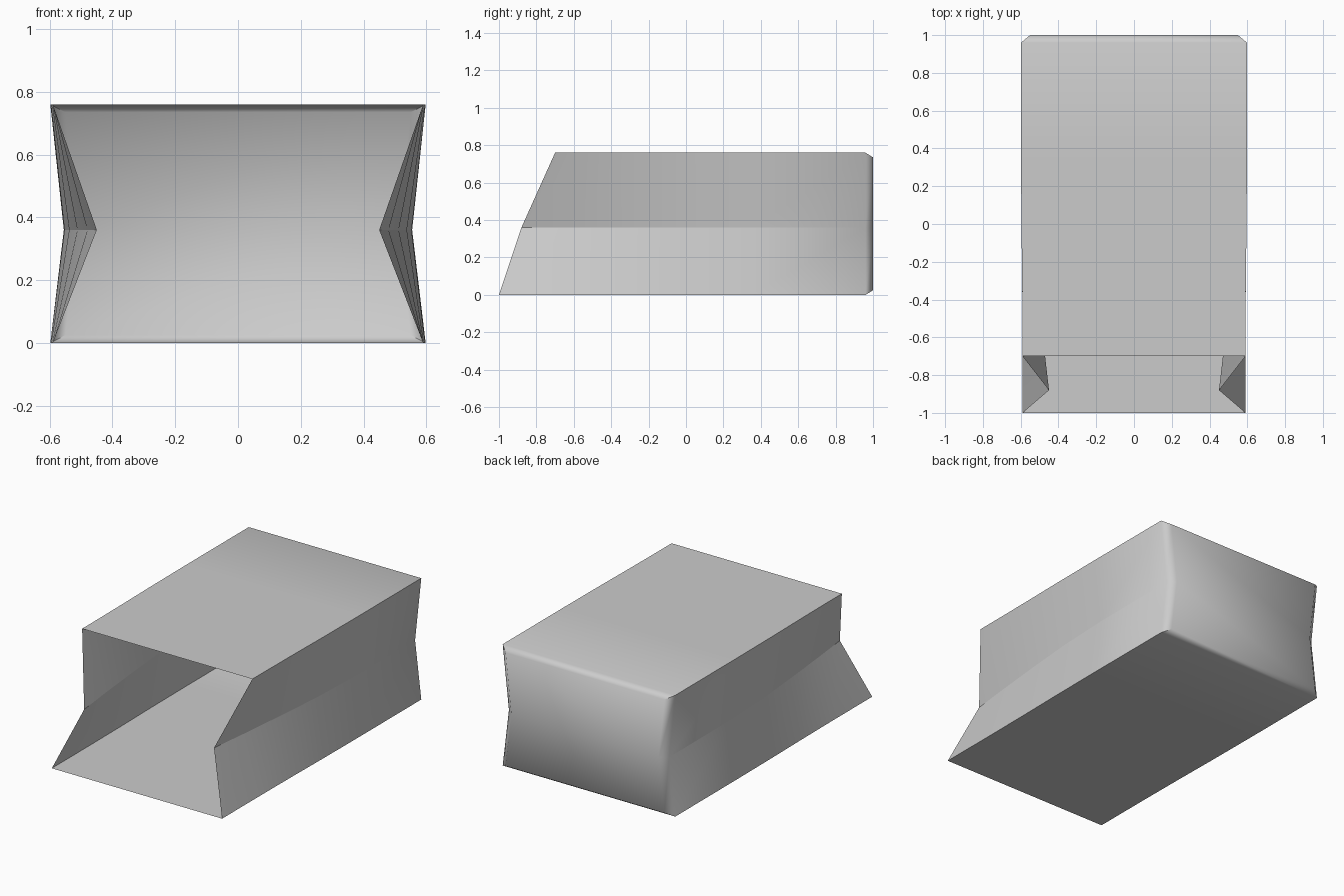
import bpy, bmesh, math

if "Cube" in bpy.data.objects:
    bpy.data.objects.remove(bpy.data.objects["Cube"])

H, MID = 0.76, 0.36

grey = bpy.data.materials.new("light_grey")
grey.diffuse_color = (0.6, 0.6, 0.6, 1)
grey.use_nodes = True
grey.node_tree.nodes["Principled BSDF"].inputs["Base Color"].default_value = grey.diffuse_color

# Rings from the slanted opening to the closed back:
# (y bottom, y crease, y top, corner half width, crease half width, height inset)
rings = [
    (-1.00, -0.88, -0.70, 0.590, 0.450, 0),
    (-0.62, -0.62, -0.58, 0.590, 0.480, 0),
    (-0.30, -0.30, -0.30, 0.592, 0.512, 0),
    (0.00, 0.00, 0.00, 0.596, 0.538, 0),
    (0.35, 0.35, 0.35, 0.598, 0.553, 0),
    (0.96, 0.96, 0.96, 0.598, 0.555, 0),
    (1.00, 1.00, 1.00, 0.550, 0.510, 0.025),
]

# Open sleeve with pinched sides
bm = bmesh.new()
loops = []
for yb, ym, yt, c, m, i in rings:
    pts = [(-c, yb, i), (c, yb, i), (m, ym, MID),
           (c, yt, H - i), (-c, yt, H - i), (-m, ym, MID)]
    loops.append([bm.verts.new(p) for p in pts])
for a, b in zip(loops, loops[1:]):
    for k in range(6):
        n = (k + 1) % 6
        bm.faces.new((a[k], a[n], b[n], b[k]))

# Back cap, folded at the crease height
e = loops[-1]
bm.faces.new((e[0], e[1], e[2], e[5]))
bm.faces.new((e[5], e[2], e[3], e[4]))
bmesh.ops.recalc_face_normals(bm, faces=bm.faces)
if sum((f.normal.z for f in bm.faces if f.calc_center_median().z > H - 0.001)) < 0:
    bmesh.ops.reverse_faces(bm, faces=bm.faces)

mesh = bpy.data.meshes.new("pinched_sleeve")
bm.to_mesh(mesh)
bm.free()
mesh.materials.append(grey)
sleeve = bpy.data.objects.new("pinched_sleeve", mesh)
bpy.context.collection.objects.link(sleeve)

# Smooth rounded back, sharp long corners and side creases
bpy.context.view_layer.objects.active = sleeve
sleeve.select_set(True)
bpy.ops.object.shade_smooth_by_angle(angle=math.radians(65))
for edge in mesh.edges:
    p, q = (mesh.vertices[v].co for v in edge.vertices)
    if abs(p.y - q.y) > 0.1 and max(p.y, q.y) < 0.97 and abs(p.z - q.z) < 0.01:
        edge.use_edge_sharp = True
